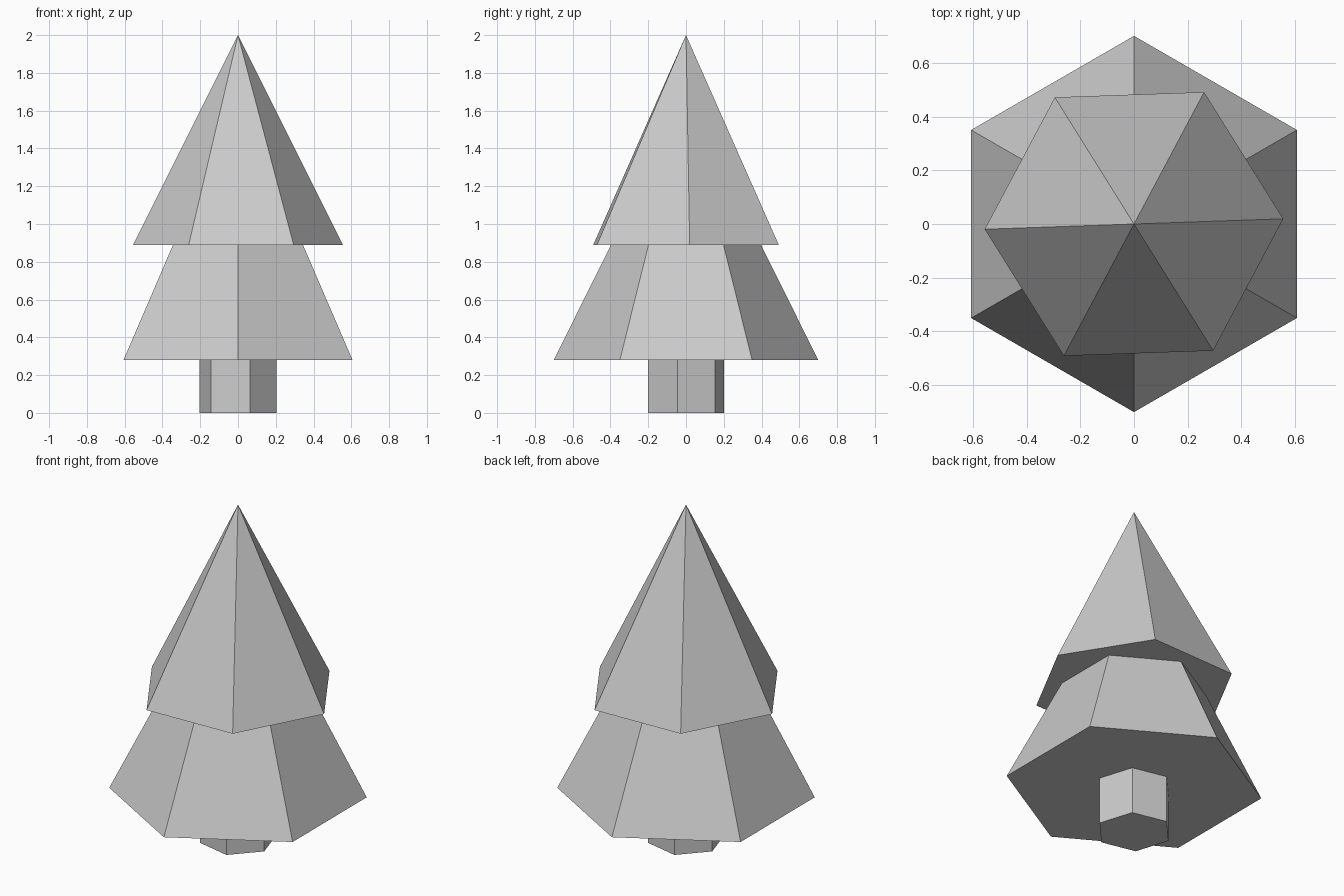
import bpy
import bmesh
from math import radians
from mathutils import Matrix

# Remove the default cube
cube = bpy.data.objects.get("Cube")
if cube:
    bpy.data.objects.remove(cube, do_unlink=True)

# Single plain grey
grey = bpy.data.materials.new("light_grey")
grey.use_nodes = True
colour = (0.6, 0.6, 0.6, 1)
grey.diffuse_color = colour
grey.node_tree.nodes["Principled BSDF"].inputs["Base Color"].default_value = colour


def six_sided(name, bottom_radius, top_radius, bottom, top, turn):
    """Flat-shaded hexagonal prism or cone with a corner at the angle 'turn'."""
    bm = bmesh.new()
    bmesh.ops.create_cone(bm, cap_ends=True, segments=6, radius1=bottom_radius,
                          radius2=top_radius, depth=top - bottom)
    # The primitive has a corner on the y axis, so turn it back to the x axis
    bmesh.ops.transform(bm, verts=bm.verts,
                        matrix=Matrix.Translation((0, 0, (bottom + top) / 2))
                        @ Matrix.Rotation(radians(turn - 90), 4, 'Z'))
    bmesh.ops.remove_doubles(bm, verts=bm.verts, dist=1e-5)
    bmesh.ops.recalc_face_normals(bm, faces=bm.faces)
    mesh = bpy.data.meshes.new(name)
    bm.to_mesh(mesh)
    bm.free()
    mesh.materials.append(grey)
    obj = bpy.data.objects.new(name, mesh)
    bpy.context.collection.objects.link(obj)
    return obj


# Trunk and two tiers of foliage
six_sided("trunk", 0.21, 0.21, 0, 0.285, -12.5)
six_sided("lower_foliage", 0.7, 0, 0.28, 1.69, 30)
six_sided("upper_foliage", 0.556, 0, 0.89, 2, 2)
